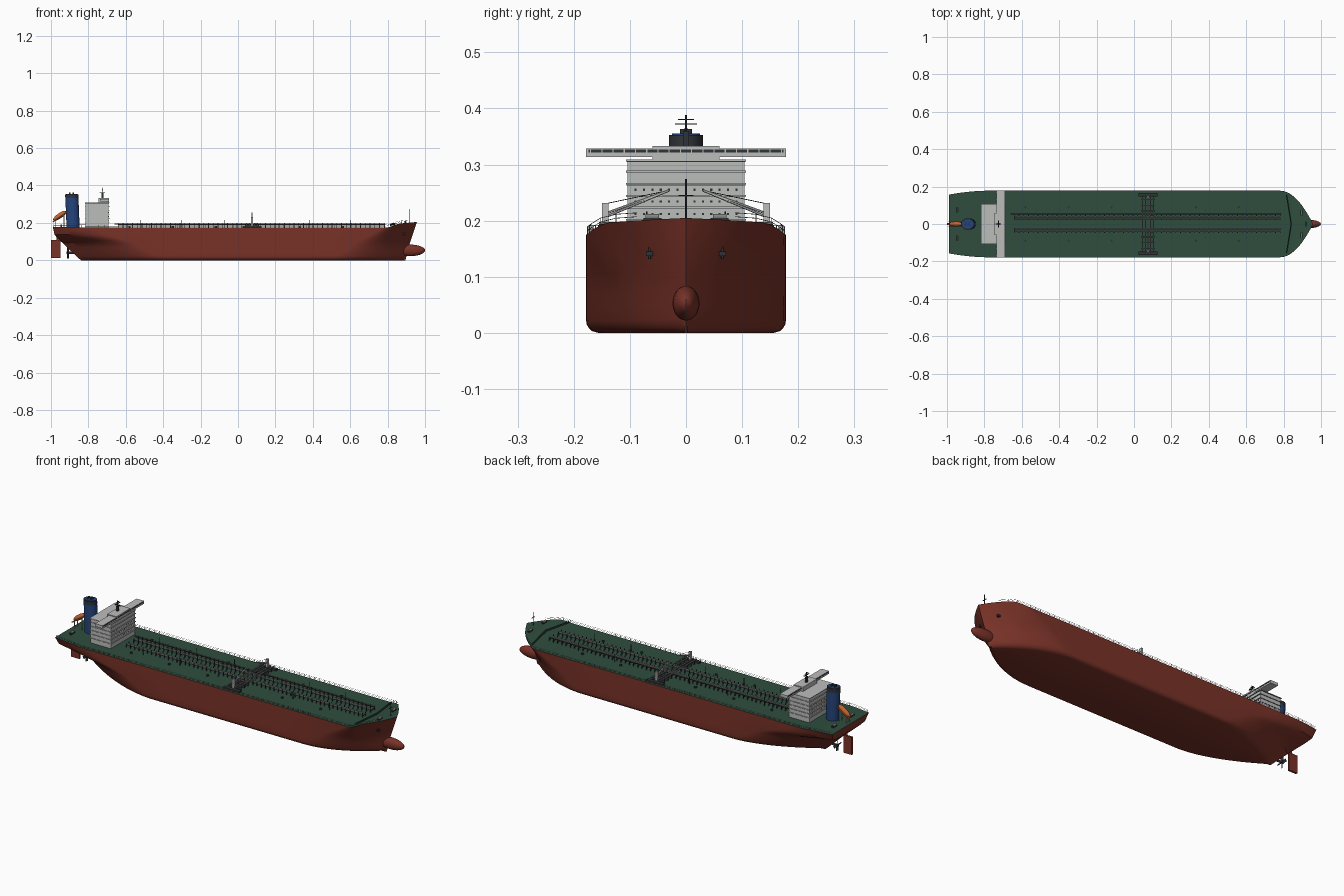
import bpy, bmesh, math
from mathutils import Vector, Matrix

if "Cube" in bpy.data.objects:
    bpy.data.objects.remove(bpy.data.objects["Cube"])

def mat(name, c):
    m = bpy.data.materials.new(name)
    m.diffuse_color = (*c, 1)
    m.use_nodes = True
    m.node_tree.nodes["Principled BSDF"].inputs["Base Color"].default_value = m.diffuse_color
    return m

RED = mat("hull red", (0.19, 0.032, 0.021))
GREEN = mat("deck green", (0.028, 0.075, 0.047))
WHITE = mat("house grey", (0.5, 0.51, 0.5))
PIPE = mat("pipe grey", (0.25, 0.25, 0.25))
DARK = mat("dark steel", (0.03, 0.033, 0.038))
BLUE = mat("funnel blue", (0.018, 0.058, 0.2))
ORANGE = mat("boat orange", (0.55, 0.13, 0.035))

def finish(name, bm, mats, smooth=False):
    bmesh.ops.recalc_face_normals(bm, faces=bm.faces)
    me = bpy.data.meshes.new(name)
    bm.to_mesh(me)
    bm.free()
    ob = bpy.data.objects.new(name, me)
    bpy.context.collection.objects.link(ob)
    for m in mats:
        me.materials.append(m)
    if smooth:
        bpy.ops.object.select_all(action='DESELECT')
        ob.select_set(True)
        bpy.context.view_layer.objects.active = ob
        bpy.ops.object.shade_smooth_by_angle(angle=math.radians(35))
    return ob

def part(name, m, boxes=(), rods=(), smooth=False):
    """boxes: (x0, x1, y0, y1, z0, z1); rods: (start, end, radius)"""
    bm = bmesh.new()
    for x0, x1, y0, y1, z0, z1 in boxes:
        mx = Matrix.Translation(((x0+x1)/2, (y0+y1)/2, (z0+z1)/2)) @ Matrix.Diagonal((x1-x0, y1-y0, z1-z0, 1))
        bmesh.ops.create_cube(bm, size=1, matrix=mx)
    for a, b, r in rods:
        a, b = Vector(a), Vector(b)
        d = b - a
        mx = Matrix.Translation((a+b)/2) @ d.to_track_quat('Z', 'Y').to_matrix().to_4x4()
        bmesh.ops.create_cone(bm, cap_ends=True, segments=12 if r > 0.004 else 6,
                              radius1=r, radius2=r, depth=d.length, matrix=mx)
    return finish(name, bm, [m], smooth)

def interp(v, pts):
    for (a, p), (b, q) in zip(pts, pts[1:]):
        if v <= b:
            return p + (q-p) * max(0, (v-a)/(b-a))
    return pts[-1][1]

# ---- hull shape: each waterline is a tapered curve between stern and stem
B, D, R = 0.178, 0.175, 0.022
STEM = [(0, .895), (.07, .915), (D, .957)]
BOW = [(0, .50), (.09, .62), (D, .78)]
STERN = [(0, -.84), (.06, -.905), (.13, -.98), (D, -.99)]
RUN = [(0, -.40), (.09, -.55), (.13, -.68), (D, -.78)]
TRANSOM = [(0, .006), (.09, .008), (.11, .07), (.13, .135), (D, .157)]

def deck(x):
    return interp(x, [(-.9, D+.003), (-.8, D), (.80, D), (.86, .196), (.96, .205)])

def half(x, z):
    xs, xe, rs, re = (interp(z, t) for t in (BOW, STEM, RUN, STERN))
    w = B
    if x > xs:
        w = B * max(0, 1 - min(1, (x-xs)/(xe-xs))**2)
    elif x < rs:
        w0 = interp(z, TRANSOM)
        u = max(0, (x-re)/(rs-re))
        w = w0 + (B-w0) * (1-(1-u)**(1.7 + z))
    if z < R:
        w = max(min(w, .003), w - (R - math.sqrt(R*R - (R-z)**2)))
    return w

def hull():
    bm = bmesh.new()
    levels = [0, .003, .008, .015, .022, .045, .07, .09, .105, .12, .135, .155, D]
    n = len(levels)
    cols = []
    for c in range(47):
        right, left = [], []
        for z in levels:
            xs, xe, rs, re = (interp(z, t) for t in (BOW, STEM, RUN, STERN))
            if c <= 18:
                x = re + (rs-re)*c/18
            elif c <= 24:
                x = rs + (xs-rs)*(c-18)/6
            else:
                x = xs + (xe-xs)*math.sin((c-24)/22*math.pi/2)
            w, h = half(x, z), z/D*deck(x)
            right.append(bm.verts.new((x, -w, h)))
            left.append(bm.verts.new((x, w, h)))
        cols.append(right[::-1] + left)
    for a, b in zip(cols, cols[1:]):
        for k in range(2*n):
            j = (k+1) % (2*n)
            f = bm.faces.new((a[k], a[j], b[j], b[k]))
            f.material_index = 1 if k == 2*n-1 else 0
    a = cols[0]
    for k in range(n-1):
        bm.faces.new((a[k], a[k+1], a[2*n-2-k], a[2*n-1-k]))
    bmesh.ops.remove_doubles(bm, verts=bm.verts, dist=1e-5)
    finish("hull", bm, [RED, GREEN], True)

hull()

def ellipsoid(name, m, loc, scale, tilt=0):
    bm = bmesh.new()
    mx = Matrix.Translation(loc) @ Matrix.Rotation(tilt, 4, 'Y') @ Matrix.Diagonal((*scale, 1))
    bmesh.ops.create_uvsphere(bm, u_segments=24, v_segments=16, radius=1, matrix=mx)
    return finish(name, bm, [m], True)

ellipsoid("bulbous_bow", RED, (.92, 0, .053), (.08, .024, .031))

# ---- rudder and propeller
part("rudder", RED, [(-1, -.95, -.005, .005, .012, .108)], [((-.965, 0, .1), (-.965, 0, .14), .006)])
part("propeller_shaft", DARK, rods=[((-.918, 0, .04), (-.86, 0, .04), .006)])
bm = bmesh.new()
for i in range(4):
    mx = (Matrix.Translation((-.91, 0, .04)) @ Matrix.Rotation(i*math.pi/2, 4, 'X')
          @ Matrix.Translation((0, 0, .016)) @ Matrix.Rotation(.6, 4, 'Z') @ Matrix.Diagonal((.003, .014, .028, 1)))
    bmesh.ops.create_cube(bm, size=1, matrix=mx)
finish("propeller_blades", bm, [DARK])

# ---- accommodation block, deck edges and windows
part("deckhouse", WHITE, [(-.815, -.692, -.104, .104, .17, .308)])
tiers = [.2, .222, .243, .264, .286, .306]
part("deckhouse_ledges", WHITE, [(-.819, -.688, -.107, .107, z, z+.003) for z in tiers])
part("ledge_seams", DARK, [(-.8175, -.6895, -.106, .106, z-.0012, z) for z in tiers])
wins = []
for z in tiers[:3]:
    for i in range(13):
        y = -.09 + i*.015
        for x in (-.692, -.815):
            wins.append((x-.001, x+.001, y-.0018, y+.0018, z+.010, z+.014))
part("cabin_windows", DARK, wins)
part("bridge", WHITE, [(-.745, -.69, -.06, .06, .306, .333), (-.735, -.69, -B, B, .313, .3285)])
part("bridge_windows", DARK, [(-.691, -.689, -.174, .174, .321, .327), (-.736, -.734, -.174, .174, .321, .327)])
part("bridge_window_posts", WHITE, [(-.7365, -.6885, -.17+i*.02-.001, -.17+i*.02+.001, .321, .327) for i in range(18)])
part("radar_mast", DARK, [(-.728, -.722, -.02, .02, .371, .373), (-.727, -.723, -.014, .014, .379, .381),
                          (-.74, -.71, -.003, .003, .363, .365), (-.73, -.72, -.005, .005, .33, .36)],
     [((-.725, 0, .33), (-.725, 0, .388), .0018)])

# ---- funnel
def oval(name, m, z0, z1, sx, sy):
    bm = bmesh.new()
    mx = Matrix.Translation((-.885, 0, (z0+z1)/2)) @ Matrix.Diagonal((sx, sy, 1, 1))
    bmesh.ops.create_cone(bm, cap_ends=True, segments=32, radius1=1, radius2=1, depth=z1-z0, matrix=mx)
    for v in bm.verts:
        v.co.x -= (v.co.z - .26) * .04
    finish(name, bm, [m], True)

oval("funnel", BLUE, .17, .34, .035, .03)
oval("funnel_band", DARK, .333, .353, .0355, .0305)
oval("funnel_lid", BLUE, .353, .355, .03, .025)
part("exhaust_pipes", DARK, rods=[((x, y, .35), (x, y, .363), .0045) for x in (-.9, -.88) for y in (-.006, .006)])

# ---- stern lifeboat on its slide
ellipsoid("lifeboat", ORANGE, (-.953, 0, .238), (.042, .013, .014), -math.radians(35))
part("lifeboat_slide", ORANGE, rods=[((-.99, s*.012, .205), (-.915, s*.012, .255), .003) for s in (-1, 1)])
part("lifeboat_frame", WHITE, rods=[((x, s*.012, .175), (x, s*.012, z), .002)
                                    for s in (-1, 1) for x, z in ((-.975, .215), (-.93, .245))])

# ---- long pipe rack with walkway and supports
ys = [-.041, -.034, -.027, .027, .034, .041]
part("cargo_pipes", PIPE, rods=[((-.64, y, .188), (.785, y, .188), .0024) for y in ys])
part("walkway", DARK, [(-.66, .785, .051, .058, .191, .193)])
rack, legs = [], []
for i in range(57):
    x = -.64 + i*.0254
    for y0, y1 in ((-.046, -.022), (.022, .058)):
        rack.append((x-.002, x+.002, y0, y1, .183, .186))
        rack += [(x-.002, x+.002, y-.001, y+.001, .173, .197) for y in (y0, y1)]
part("pipe_supports", DARK, rack)
part("walkway_rails", PIPE, rods=[((-.66, y, .198), (.785, y, .198), .0008) for y in (.051, .058)])

# ---- midship manifold, trays and hose cranes
part("manifold_pipes", PIPE, rods=[((x, -.155, .194), (x, .155, .194), .0035) for x in (.045, .062, .088, .105)])
part("manifold_frames", DARK, [(.038, .112, y-.002, y+.002, .174, .191)
                               for y in (-.13, -.1, -.07, .07, .1, .13)])
part("drip_trays", DARK, [(.025, .125, s*.157-.009, s*.157+.009, .174, .184) for s in (-1, 1)])
part("hose_cranes", WHITE, [(.069, .081, s*.144-.006, s*.144+.006, .174, .231) for s in (-1, 1)],
     [((.075, s*.14, z), (.075, s*.03, .254), .0022) for s in (-1, 1) for z in (.208, .214)])
part("crane_cables", DARK, rods=[((.075, s*.144, .23), (.075, s*.03, .254), .0007) for s in (-1, 1)])

# ---- tank hatches, vents and deck edge railing
hx = [-.58, -.35, -.12, .1, .33, .56]
part("tank_hatches", DARK, rods=[((x, s*.09, .17), (x, s*.09, .182), .0065) for x in hx for s in (-1, 1)])
part("vent_posts", DARK, rods=[((x, s*.07, .17), (x, s*.07, .216), .0015)
                               for x in (-.52, -.3, -.07, .38, .6) for s in (-1, 1)])
rails = []
for s in (-1, 1):
    pts = [Vector((x, s*(half(x, D)-.002), deck(x))) for x in [-.985 + i*.03 for i in range(64)]]
    for p, q in zip(pts, pts[1:]):
        rails.append((p, p + Vector((0, 0, .014)), .0008))
        rails += [(p + Vector((0, 0, h)), q + Vector((0, 0, h)), .0006) for h in (.007, .014)]
part("deck_railing", PIPE, rods=rails)

# ---- mooring gear, breakwater, foremast and anchors
part("winch_drums", PIPE, rods=[((x, s*y-.012, z), (x, s*y+.012, z), .005)
                                for s in (-1, 1) for x, y, z in ((.895, .06, .207), (-.945, .075, .187))])
part("winch_beds", DARK, [(x-.005, x+.005, s*y-.016, s*y+.016, z-.016, z-.004)
                          for s in (-1, 1) for x, y, z in ((.895, .06, .209), (-.945, .075, .19))])
part("breakwater", GREEN, rods=[((.815, s*.155, .186+h), (.84, 0, .193+h), .003) for s in (-1, 1) for h in (0, .005)])
part("foremast", DARK, [(.917, .921, -.013, .013, .244, .246)], [((.919, 0, .195), (.919, 0, .274), .0018)])
ax, az = .885, .14
ay = half(ax, az * D / deck(ax))
part("anchors", DARK, [(ax-.006, ax+.01, s*ay-.006, s*ay+.006, az-.003, az+.005) for s in (-1, 1)],
     [((ax+.004, s*ay, az-.008), (ax+.004, s*ay, az+.014), .003) for s in (-1, 1)])
